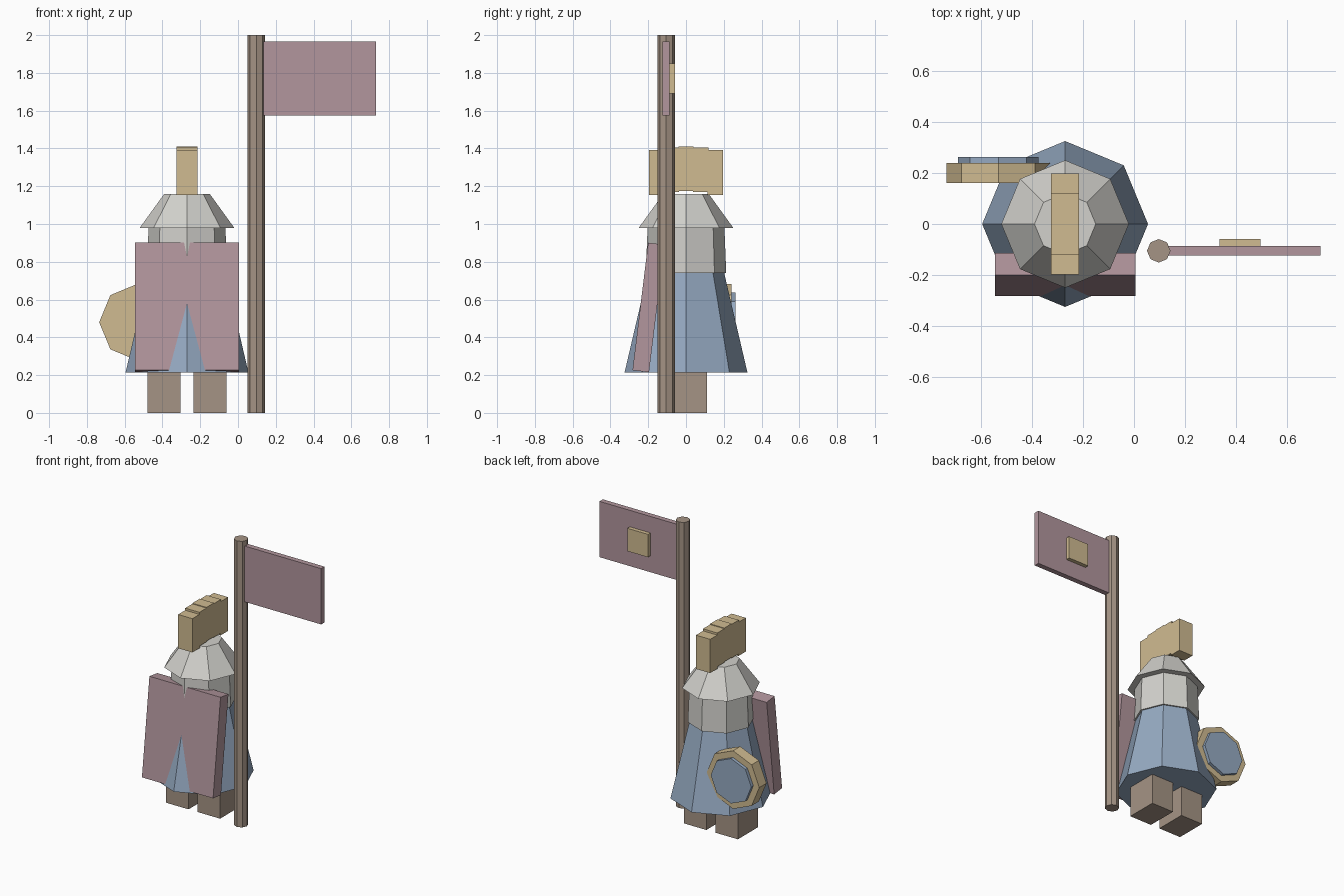
import bpy, math

cube = bpy.data.objects.get("Cube")
if cube:
    bpy.data.objects.remove(cube, do_unlink=True)


def material(name, rgb):
    col = [((c / 255 + 0.055) / 1.055) ** 2.4 for c in rgb] + [1]
    m = bpy.data.materials.new(name)
    m.use_nodes = True
    m.diffuse_color = col
    m.node_tree.nodes["Principled BSDF"].inputs["Base Color"].default_value = col
    return m


blue = material("blue cloth", (150, 170, 194))
mauve = material("mauve cloth", (178, 150, 157))
steel = material("pale steel", (210, 209, 204))
brass = material("brass", (208, 187, 145))
wood = material("brown wood", (165, 148, 133))


def finish(name, mat):
    ob = bpy.context.object
    ob.name = name
    ob.data.materials.append(mat)
    return ob


def box(name, mat, centre, size, tilt=0):
    bpy.ops.mesh.primitive_cube_add(size=1, location=centre, rotation=(tilt, 0, 0))
    ob = finish(name, mat)
    ob.scale = size
    return ob


def octagon(name, mat, centre, r_low, r_high, height, tilt=0):
    bpy.ops.mesh.primitive_cone_add(vertices=8, radius1=r_low, radius2=r_high,
                                    depth=height, location=centre,
                                    rotation=(tilt, 0, 0))
    return finish(name, mat)


BODY_X = -0.27

# Legs
for name, side in (("right_leg", -1), ("left_leg", 1)):
    box(name, wood, (BODY_X + side * 0.122, 0, 0.12), (0.173, 0.22, 0.24))

# Skirt, torso and helmet
octagon("skirt", blue, (BODY_X, 0, 0.4825), 0.325, 0.2, 0.535)
octagon("torso", steel, (BODY_X, 0, 0.865), 0.213, 0.203, 0.25)
octagon("helmet", steel, (BODY_X, 0, 1.07), 0.25, 0.12, 0.18)

# Crest: five blocks along a shallow arch
for i in range(5):
    y = (i - 2) * 0.078
    z = 1.292 - 0.8 * y * y
    box("crest_block", brass, (BODY_X, y, z), (0.11, 0.082, 0.236))

# Tilted cloth slab on the front
box("front_cloth", mauve, (BODY_X, -0.198, 0.558), (0.55, 0.088, 0.68),
    -math.radians(7))

# Shield with raised face at the back right
quarter = math.pi / 2
octagon("shield_rim", brass, (-0.532, 0.2, 0.48), 0.203, 0.203, 0.08, quarter)
octagon("shield_face", blue, (-0.532, 0.245, 0.48), 0.157, 0.157, 0.035, quarter)

# Banner
octagon("banner_pole", wood, (0.097, -0.105, 1), 0.046, 0.046, 2)
box("banner", mauve, (0.425, -0.105, 1.77), (0.61, 0.037, 0.39))
box("banner_patch", brass, (0.415, -0.075, 1.77), (0.16, 0.032, 0.16))
